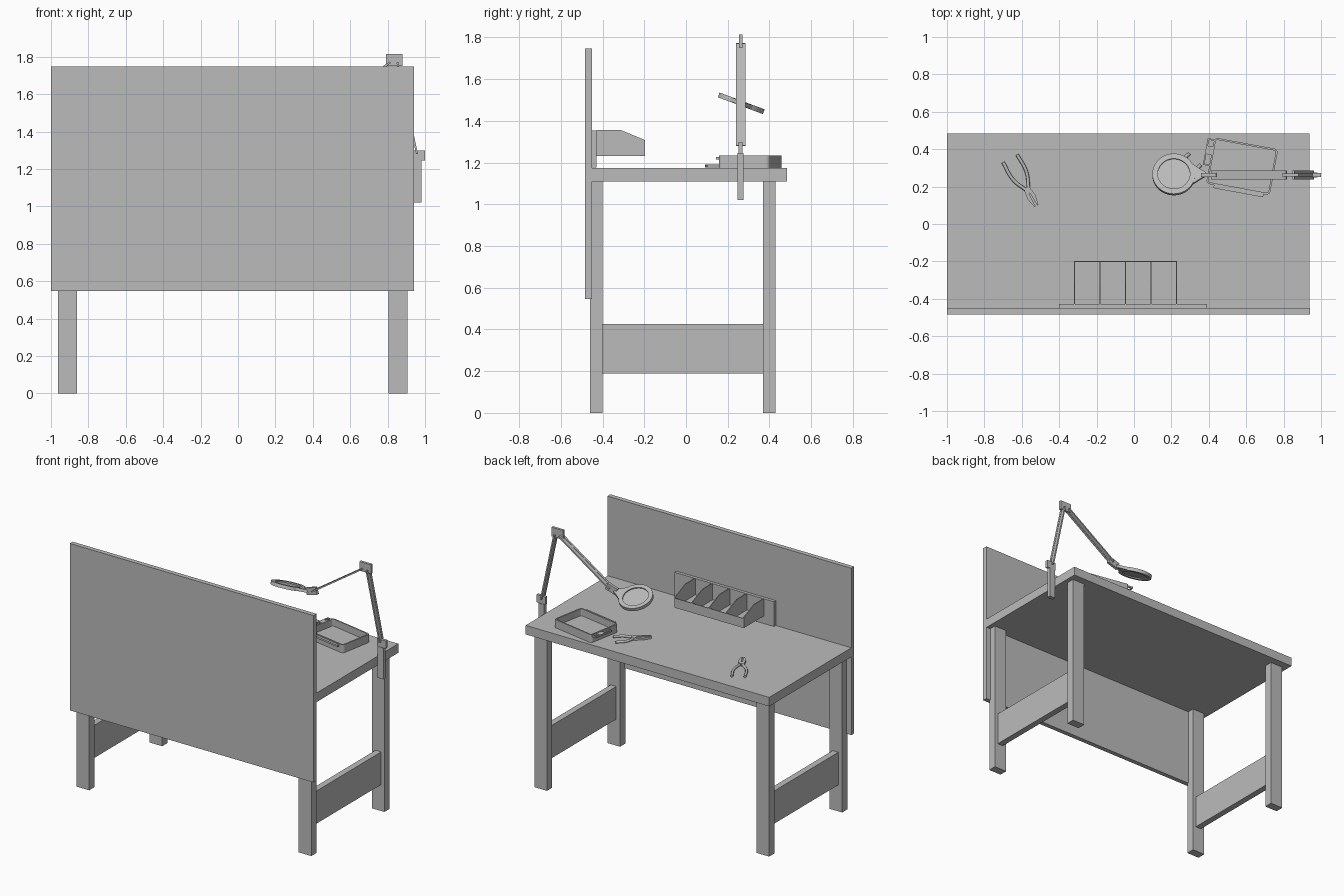
import bpy, bmesh, math
from mathutils import Vector, Matrix

if "Cube" in bpy.data.objects:
    bpy.data.objects.remove(bpy.data.objects["Cube"])

grey = bpy.data.materials.new("workshop_grey")
grey.diffuse_color = (0.5, 0.5, 0.5, 1)
grey.use_nodes = True
grey.node_tree.nodes["Principled BSDF"].inputs["Base Color"].default_value = grey.diffuse_color


def finish(name, bm, smooth=False, mat=None):
    if mat is not None:
        bm.transform(mat)
    bmesh.ops.recalc_face_normals(bm, faces=bm.faces)
    me = bpy.data.meshes.new(name)
    bm.to_mesh(me)
    bm.free()
    me.materials.append(grey)
    ob = bpy.data.objects.new(name, me)
    bpy.context.collection.objects.link(ob)
    if smooth:
        bpy.ops.object.select_all(action='DESELECT')
        ob.select_set(True)
        bpy.context.view_layer.objects.active = ob
        bpy.ops.object.shade_smooth_by_angle()
    return ob


def add_box(bm, lo, hi):
    lo, hi = Vector(lo), Vector(hi)
    m = Matrix.Translation((lo + hi) / 2) @ Matrix.Diagonal((*(hi - lo), 1))
    return bmesh.ops.create_cube(bm, size=1, matrix=m)["verts"]


def box(name, lo, hi, mat=None):
    bm = bmesh.new()
    add_box(bm, lo, hi)
    return finish(name, bm, mat=mat)


def add_prism(bm, pts, vec):
    f = bm.faces.new([bm.verts.new(p) for p in pts])
    r = bmesh.ops.extrude_face_region(bm, geom=[f])
    bmesh.ops.translate(bm, vec=vec, verts=[v for v in r["geom"] if isinstance(v, bmesh.types.BMVert)])
    return f


# Table and privacy panel
box("tabletop", (-1, -0.45, 1.11), (0.937, 0.483, 1.175))
box("front_panel", (-1, -0.483, 0.547), (0.94, -0.45, 1.747))
for side, x in (("left", -0.962), ("right", 0.805)):
    box(side + "_front_leg", (x, -0.46, 0), (x + 0.1, -0.4, 1.11))
    box(side + "_back_leg", (x, 0.37, 0), (x + 0.1, 0.43, 1.11))
    box(side + "_stretcher", (x + 0.03, -0.4, 0.19), (x + 0.075, 0.37, 0.425))

# Parts bin on the panel
box("bin_rail", (-0.4, -0.45, 1.176), (0.39, -0.428, 1.354))
box("bin_floor", (-0.322, -0.428, 1.232), (0.23, -0.197, 1.238))
box("bin_lip", (-0.322, -0.203, 1.232), (0.23, -0.197, 1.3))
bm = bmesh.new()
for i in range(5):
    x = -0.322 + i * 0.1365
    add_prism(bm, [(x, -0.428, 1.232), (x, -0.197, 1.232), (x, -0.197, 1.308),
                   (x, -0.315, 1.357), (x, -0.428, 1.357)], (0.006, 0, 0))
finish("bin_dividers", bm)

# Lamp post and joints
LY = 0.262
box("lamp_post", (0.937, LY - 0.014, 1.02), (0.982, LY + 0.014, 1.245))


def joint(name, x, z, w, h, d, angle=0):
    m = Matrix.Translation((x, LY, z)) @ Matrix.Rotation(angle, 4, 'Y')
    box(name, (-w / 2, -d / 2, -h / 2), (w / 2, d / 2, h / 2), m)


joint("lamp_base_joint", 0.964, 1.272, 0.07, 0.055, 0.02)
joint("lamp_elbow", 0.835, 1.782, 0.09, 0.066, 0.018)
joint("lamp_head_joint", 0.405, 1.497, 0.085, 0.05, 0.02, -0.3)


# Twin flat bars for each arm
def arm(name, a, b):
    d = Vector((b[0] - a[0], 0, b[1] - a[1]))
    m = Matrix.Translation((a[0], LY, a[1])) @ d.to_track_quat('Z', 'Y').to_matrix().to_4x4()
    bm = bmesh.new()
    for s in (-1, 1):
        add_box(bm, (s * 0.015 - 0.008, -0.005, 0), (s * 0.015 + 0.008, 0.005, d.length))
    add_box(bm, (-0.01, -0.0025, 0), (0.01, 0.0025, d.length))
    finish(name, bm, mat=m)


arm("lamp_lower_arm", (0.957, 1.28), (0.852, 1.77))
arm("lamp_upper_arm", (0.815, 1.77), (0.415, 1.50))

# Magnifier head: ring, lens and neck, tilted about x
tilt = Matrix.Translation((0.213, 0.265, 1.484)) @ Matrix.Rotation(math.radians(-20.5), 4, 'X')
bm = bmesh.new()
n = 48
loops = []
for r, z in ((0.115, -0.012), (0.115, 0.012), (0.086, 0.012), (0.086, -0.012)):
    loops.append([bm.verts.new((r * math.cos(2 * math.pi * i / n), r * math.sin(2 * math.pi * i / n), z))
                  for i in range(n)])
for k in range(4):
    p, q = loops[k], loops[(k + 1) % 4]
    for i in range(n):
        j = (i + 1) % n
        bm.faces.new((p[i], p[j], q[j], q[i]))
finish("magnifier_ring", bm, True, tilt)
bm = bmesh.new()
bmesh.ops.create_cone(bm, cap_ends=True, segments=n, radius1=0.087, radius2=0.087, depth=0.008)
finish("magnifier_lens", bm, True, tilt)
bm = bmesh.new()
add_prism(bm, [(0.095, -0.06, -0.01), (0.14, -0.028, -0.01), (0.17, -0.01, -0.01),
               (0.17, 0.01, -0.01), (0.14, 0.028, -0.01), (0.095, 0.06, -0.01)], (0, 0, 0.02))
finish("magnifier_neck", bm, mat=tilt)

# Tray with rounded corners and recessed floor
tray = Matrix.Translation((0.578, 0.308, 1.175)) @ Matrix.Rotation(math.radians(-10.5), 4, 'Z')
bm = bmesh.new()
add_box(bm, (-0.173, -0.125, 0), (0.173, 0.125, 0.058))
up = [e for e in bm.edges if abs(e.verts[0].co.z - e.verts[1].co.z) > 0.01]
bmesh.ops.bevel(bm, geom=up, offset=0.02, segments=4, profile=0.5, affect='EDGES')
top = max(bm.faces, key=lambda f: f.calc_center_median().z)
bmesh.ops.inset_region(bm, faces=[top], thickness=0.01)
r = bmesh.ops.extrude_face_region(bm, geom=[top])
bmesh.ops.translate(bm, vec=(0, 0, -0.05), verts=[v for v in r["geom"] if isinstance(v, bmesh.types.BMVert)])
bmesh.ops.delete(bm, geom=[f for f in [top] if f.is_valid], context='FACES_ONLY')
finish("tray", bm, True, tray)

# Slotted grip and side lip of the tray
bm = bmesh.new()
for lo, hi in (((-0.208, -0.03), (-0.2, 0.115)), ((-0.2, -0.03), (-0.172, -0.022)),
               ((-0.2, 0.107), (-0.172, 0.115)), ((-0.2, 0.03), (-0.172, 0.075))):
    add_box(bm, (*lo, 0.042), (*hi, 0.054))
finish("tray_grip", bm, mat=tray)
box("tray_lip", (-0.13, -0.142, 0.04), (0.14, -0.124, 0.052), tray)


# Pliers: local +x runs from pivot to jaw tip
def pliers(name, x, y, angle, jaw, grip):
    m = Matrix.Translation((x, y, 1.176)) @ Matrix.Rotation(math.radians(angle), 4, 'Z')
    bm = bmesh.new()
    for s in (-1, 1):
        add_prism(bm, [(-0.02, s * 0.002, 0), (jaw, s * 0.005, 0), (jaw, s * 0.012, 0),
                       (jaw * 0.45, s * 0.024, 0), (0, s * 0.018, 0)], (0, 0, 0.015))
    bmesh.ops.create_cone(bm, cap_ends=True, segments=20, radius1=0.018, radius2=0.018, depth=0.018,
                          matrix=Matrix.Translation((0, 0, 0.009)))
    finish(name + "_jaws", bm, True, m)
    for s in (-1, 1):
        cu = bpy.data.curves.new(name + "_handle", 'CURVE')
        cu.dimensions = '3D'
        cu.bevel_depth = 0.009
        cu.bevel_resolution = 2
        cu.use_fill_caps = True
        sp = cu.splines.new('BEZIER')
        sp.bezier_points.add(2)
        for bp, (px, py) in zip(sp.bezier_points, ((0, 0.005), (-grip * 0.45, 0.041), (-grip, 0.043))):
            bp.co = (px, s * py, 0.009)
            bp.handle_left_type = bp.handle_right_type = 'AUTO'
        cu.materials.append(grey)
        ob = bpy.data.objects.new(name + "_handle", cu)
        ob.matrix_world = m
        bpy.context.collection.objects.link(ob)


pliers("pliers", -0.568, 0.18, -61, 0.095, 0.195)
pliers("long_nose_pliers", 0.235, 0.255, -135, 0.115, 0.13)
